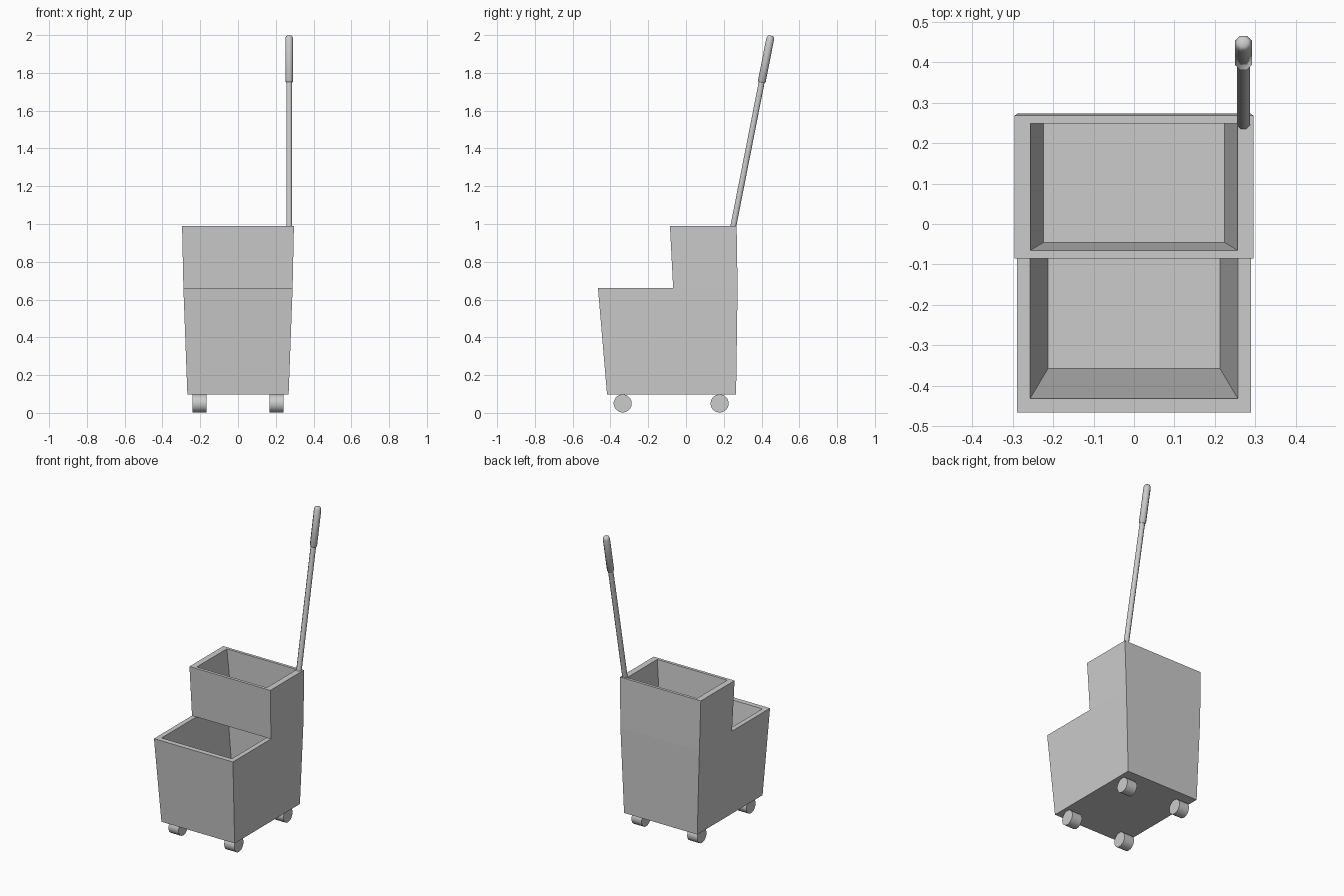
import bpy, bmesh, math
from mathutils import Vector

if "Cube" in bpy.data.objects:
    bpy.data.objects.remove(bpy.data.objects["Cube"])


def loft(name, rings):
    """Skin a stack of equal-sized point rings and cap both ends."""
    bm = bmesh.new()
    loops = [[bm.verts.new(p) for p in ring] for ring in rings]
    n = len(loops[0])
    for a, b in zip(loops, loops[1:]):
        for i in range(n):
            j = (i + 1) % n
            bm.faces.new((a[i], a[j], b[j], b[i]))
    bm.faces.new(loops[0][::-1])
    bm.faces.new(loops[-1])
    bmesh.ops.recalc_face_normals(bm, faces=bm.faces[:])
    mesh = bpy.data.meshes.new(name)
    bm.to_mesh(mesh)
    bm.free()
    obj = bpy.data.objects.new(name, mesh)
    bpy.context.collection.objects.link(obj)
    return obj


def rect(half_x, y0, y1, z):
    return [(-half_x, y0, z), (half_x, y0, z), (half_x, y1, z), (-half_x, y1, z)]


def rod(name, start, end, profile, sides):
    """Lathe (distance, radius) pairs around the line from start to end."""
    start, end = Vector(start), Vector(end)
    axis = (end - start).normalized()
    u = Vector((1, 0, 0)) if abs(axis.x) < 0.9 else Vector((0, 1, 0))
    v = axis.cross(u)
    rings = []
    for d, r in profile:
        angles = [2 * math.pi * (i + 0.5) / sides for i in range(sides)]
        rings.append([start + axis * d + (u * math.cos(a) + v * math.sin(a)) * r
                      for a in angles])
    obj = loft(name, rings)
    bpy.ops.object.select_all(action='DESELECT')
    obj.select_set(True)
    bpy.context.view_layer.objects.active = obj
    bpy.ops.object.shade_smooth_by_angle(angle=math.radians(50))
    return obj


# Water bucket: outer wall up, over the rim, inner wall down to the floor
loft("water_bucket", [
    rect(0.268, -0.418, 0.265, 0.097),
    rect(0.289, -0.466, 0.273, 0.66),
    rect(0.257, -0.432, 0.25, 0.66),
    rect(0.213, -0.358, 0.248, 0.14),
])

# Wringer basket resting on the back half of the bucket
loft("wringer_basket", [
    rect(0.289, -0.068, 0.273, 0.66),
    rect(0.296, -0.085, 0.268, 0.99),
    rect(0.256, -0.065, 0.249, 0.99),
    rect(0.224, -0.046, 0.249, 0.69),
])

# Four wheels
for side, sx in (("left", -1), ("right", 1)):
    for end, y in (("front", -0.335), ("back", 0.178)):
        rod(f"wheel_{end}_{side}", (sx * 0.167, y, 0.05), (sx * 0.241, y, 0.05),
            [(0, 0.048), (0.074, 0.048)], 24)

# Slanted handle shaft and thicker grip
base, tip = Vector((0.271, 0.25, 0.985)), Vector((0.271, 0.449, 1.997))
length = (tip - base).length
rod("handle_shaft", base, tip, [(0, 0.0168), (length - 0.2, 0.0168)], 8)
rod("handle_grip", base, tip, [
    (length - 0.252, 0.017), (length - 0.245, 0.0225), (length - 0.02, 0.0225),
    (length - 0.006, 0.019), (length, 0.012)], 8)
